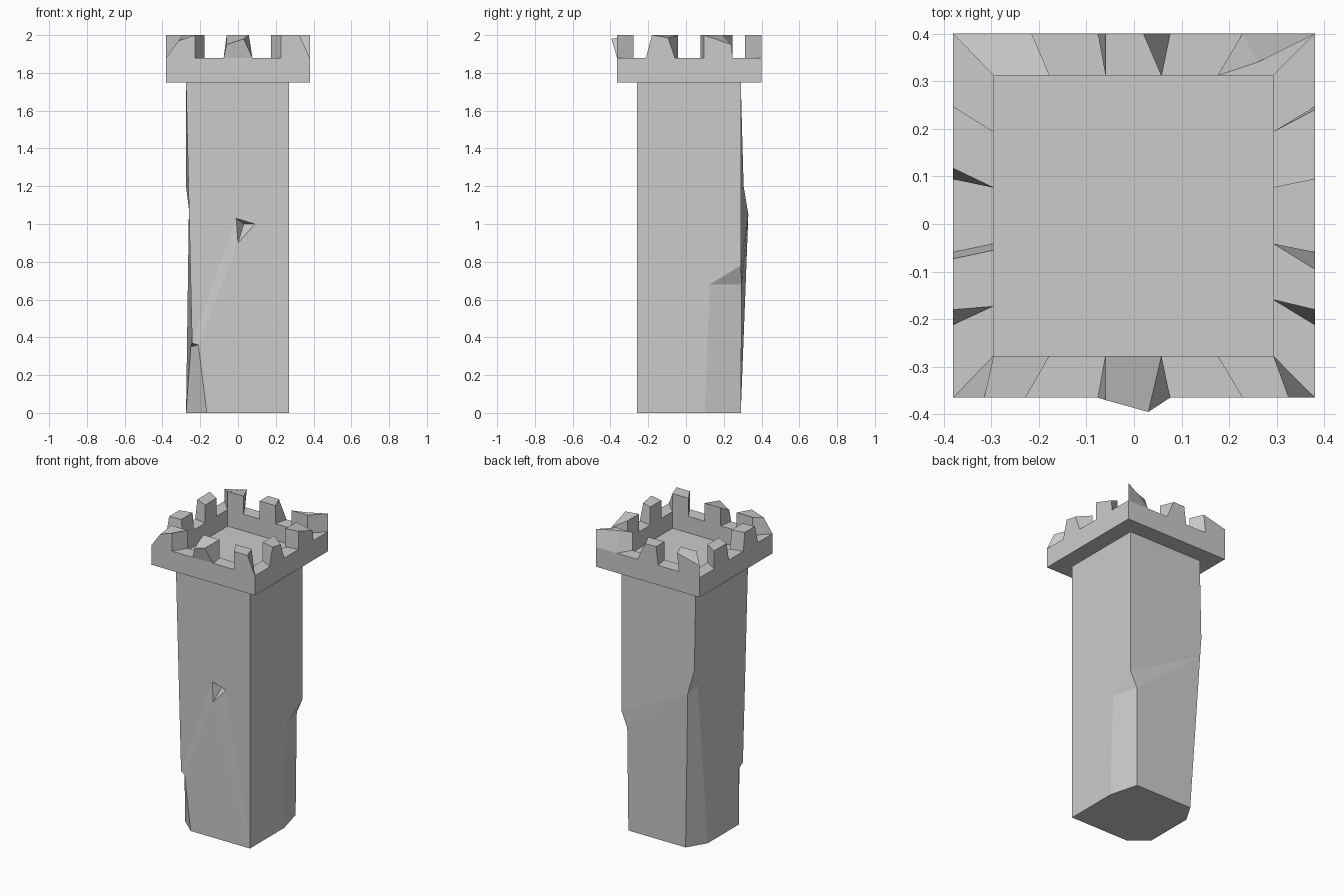
import bpy, bmesh
from mathutils import Vector

if "Cube" in bpy.data.objects:
    bpy.data.objects.remove(bpy.data.objects["Cube"])


def finish(name, bm):
    bmesh.ops.remove_doubles(bm, verts=bm.verts, dist=0.0005)
    bmesh.ops.recalc_face_normals(bm, faces=bm.faces)
    me = bpy.data.meshes.new(name)
    bm.to_mesh(me)
    bm.free()
    ob = bpy.data.objects.new(name, me)
    bpy.context.collection.objects.link(ob)
    return ob


# Shaft: square column with three chipped corners and a dent in the front
P = {
    "T0": (.27, -.26, 1.75), "T1": (.27, .29, 1.75), "T2": (-.275, .29, 1.75), "T3": (-.275, -.26, 1.75),
    "B0": (.27, -.26, 0), "B1": (.27, .1, 0), "B2": (.22, .29, 0), "B3": (-.2, .29, 0),
    "B4": (-.275, .165, 0), "B5": (-.275, -.163, 0), "B6": (-.165, -.26, 0),
    "R0": (.27, .29, .78), "R1": (.27, .125, .68), "R2": (.225, .295, .68),
    "L0": (-.275, .305, 1.2), "L1": (-.244, .33, 1.05), "L2": (-.26, .25, 1.08),
    "F0": (-.243, -.25, .37), "F1": (-.25, -.2, .35), "F2": (-.21, -.26, .36),
    "H0": (-.01, -.255, 1.03), "H1": (.09, -.255, 1.0), "H2": (0, -.26, .9), "H3": (.03, -.2, 1.0),
}
bm = bmesh.new()
v = {k: bm.verts.new(p) for k, p in P.items()}
for f in ("T0 B0 B1 R1 R0 T1", "R1 R2 R0", "B1 B2 R2 R1",            # right, back right chip
          "T1 R0 L1 L0 T2", "R0 R2 L1", "R2 B2 B3 L1",               # back
          "L0 L1 L2", "B3 B4 L2 L1",                                 # back left chip
          "T2 L0 L2 T3", "L2 F1 F0 T3", "L2 B4 B5 F1",               # left
          "F0 F1 F2", "B5 B6 F2 F1",                                 # front left chip
          "T3 H0 H1 T0", "T3 F0 H0", "F0 F2 H2 H0", "F2 B6 H2",      # front
          "B6 B0 H2", "B0 H1 H2", "B0 T0 H1",
          "H0 H1 H3", "H1 H2 H3", "H2 H0 H3",                        # dent
          "B0 B1 B2 B3 B4 B5 B6", "T0 T1 T2 T3"):
    bm.faces.new([v[k] for k in f.split()])
finish("tower_shaft", bm)

# Battlement: mitred parapet, five segments per side
BASE, FLOOR, WALL, TOP = 1.75, 1.77, 1.88, 2.0
outer = [Vector(p) for p in ((-.38, -.365, 0), (.38, -.365, 0), (.38, .4, 0), (-.38, .4, 0))]
inner = [Vector(p) for p in ((-.295, -.277, 0), (.293, -.277, 0), (.293, .312, 0), (-.295, .312, 0))]

# Broken merlon tops: (side, segment) -> {corner: new position}
# corners: 0 outer start, 1 outer end, 2 inner end, 3 inner start
damage = {
    (0, 0): {0: (-.315, -.365, 1.97)},
    (0, 2): {0: (-.06, -.37, 1.95), 1: (.03, -.395, 1.98)},
    (0, 4): {1: (.325, -.365, 2)},
    (1, 1): {0: (.38, -.18, 2), 1: (.38, -.095, 1.985)},
    (1, 3): {1: (.38, .24, 1.95)},
    (2, 0): {1: (.26, .34, 2)},
    (2, 2): {0: (.02, .4, 2), 1: (-.06, .4, 2)},
    (2, 4): {0: (-.215, .4, 2), 1: (-.38, .4, 1.96)},
    (3, 1): {1: (-.38, .117, 2)},
    (3, 3): {0: (-.38, -.073, 2), 1: (-.38, -.18, 2), 2: (-.295, -.173, 2), 3: (-.295, -.055, 2)},
}
bm = bmesh.new()


def face(pts):
    bm.faces.new([bm.verts.new(p) for p in pts])


def at(p, z):
    return Vector((p[0], p[1], z))


for side in range(4):
    nxt = (side + 1) % 4
    for seg in range(5):
        a, b = seg / 5, (seg + 1) / 5
        plan = [outer[side].lerp(outer[nxt], a), outer[side].lerp(outer[nxt], b),
                inner[side].lerp(inner[nxt], b), inner[side].lerp(inner[nxt], a)]
        low = [at(p, WALL) for p in plan]
        # outer and inner wall faces
        face([at(plan[0], BASE), at(plan[1], BASE), low[1], low[0]])
        face([at(plan[2], FLOOR), at(plan[3], FLOOR), low[3], low[2]])
        # front and back carry merlons at the corners, the sides do not
        if seg % 2 == side % 2:
            fix = damage.get((side, seg), {})
            top = [Vector(fix.get(i, at(p, TOP))) for i, p in enumerate(plan)]
            for i in range(4):
                j = (i + 1) % 4
                face([low[i], low[j], top[j], top[i]])
            face(top)
        else:
            face(low)

# underside and roof floor share the segment points so the shell is closed
for ring, z in ((outer, BASE), (inner, FLOOR)):
    face([at(ring[s].lerp(ring[(s + 1) % 4], k / 5), z) for s in range(4) for k in range(5)])
finish("battlement", bm)
